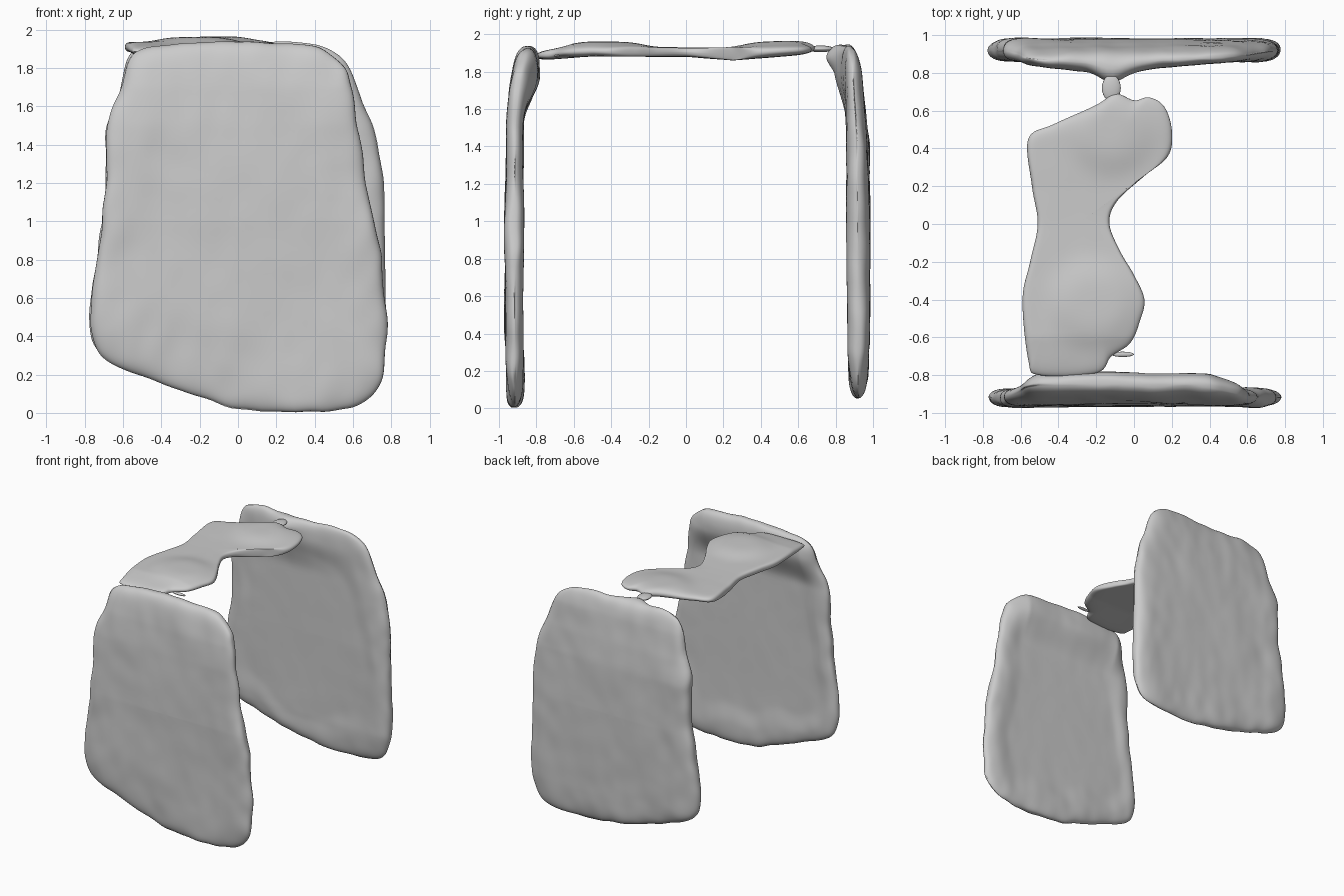
import bpy, bmesh, math
from mathutils import Vector, noise

if "Cube" in bpy.data.objects:
    bpy.data.objects.remove(bpy.data.objects["Cube"])

SEGS, RINGS = 240, 36


def lerp(table, t):
    """Piecewise linear lookup in a list of (position, value)."""
    if t <= table[0][0]:
        return table[0][1]
    for (a, va), (b, vb) in zip(table, table[1:]):
        if t <= b:
            return va + (vb - va) * (t - a) / (b - a)
    return table[-1][1]


def smoothstep(a, b, t):
    t = min(1, max(0, (t - a) / (b - a)))
    return t * t * (3 - 2 * t)


def smooth_loop(pts, count):
    """Closed Catmull-Rom curve through the outline points."""
    p = [Vector(q) for q in pts]
    n, out = len(p), []
    for k in range(count):
        f = k * n / count
        i, t = int(f), f - int(f)
        a, b, c, d = (p[(i + j) % n] for j in (-1, 0, 1, 2))
        out.append(0.5 * (2 * b + (c - a) * t + (2 * a - 5 * b + 4 * c - d) * t * t
                          + (3 * b - a - 3 * c + d) * t ** 3))
    return out


def rough_slab(name, outline, centre, low, high, place, bump, seed, inner=0, recess=0):
    """Rounded slab: outline in (u, v), faces at low(u, v) and high(u, v).
    The inner side (-1 or 1) is smoother and slightly recessed."""
    rim = smooth_loop(outline, SEGS)
    c = Vector(centre)
    shift = Vector((seed * 7.3, seed * 3.1, seed * 5.7))
    bm = bmesh.new()

    def vert(p, s, side):
        u, v = p
        lo, hi = low(u, v), high(u, v)
        half = (hi - lo) / 2 * math.sqrt(max(0, 1 - s ** 20))
        w = (lo + hi) / 2 + side * half
        q = Vector((u * 3.2, v * 2.2, side * 4)) + shift
        edge = 0.35 + 0.65 * s ** 3
        if side == inner:
            edge = 0.1 + 0.7 * s ** 4
            w -= side * recess * (1 - smoothstep(.7, .9, s + .12 * noise.noise(q)))
        if s < 1:
            w += bump * edge * (noise.noise(q) + 0.35 * noise.noise(q * 2.7))
        return bm.verts.new(place(u, v, w))

    def ring(s, side):
        return [vert(c + (r - c) * s * (1 + s ** 4 * bump * 0.6 *
                     noise.noise(Vector((r.x * 7, r.y * 7, seed)))), s, side) for r in rim]

    def bridge(a, b):
        for i in range(SEGS):
            j = (i + 1) % SEGS
            bm.faces.new((a[i], a[j], b[j], b[i]))

    edge_ring = ring(1, 0)
    for side in (-1, 1):
        prev = edge_ring
        for k in range(1, RINGS):
            cur = ring(1 - (k / RINGS) ** 1.8, side)
            bridge(prev, cur)
            prev = cur
        mid = vert(c, 0, side)
        for i in range(SEGS):
            bm.faces.new((prev[i], prev[(i + 1) % SEGS], mid))
    bmesh.ops.recalc_face_normals(bm, faces=bm.faces)
    me = bpy.data.meshes.new(name)
    bm.to_mesh(me)
    bm.free()
    me.shade_smooth()
    ob = bpy.data.objects.new(name, me)
    bpy.context.collection.objects.link(ob)


def upright(u, v, w):
    return (u, w, v)


# Front standing slab, with an inward lip along its top
front = [(0, .02), (.4, .005), (.62, .04), (.74, .14), (.77, .3), (.775, .5), (.75, .8),
         (.71, 1), (.68, 1.15), (.64, 1.4), (.59, 1.7), (.54, 1.82), (.42, 1.91), (.2, 1.93),
         (-.1, 1.93), (-.4, 1.92), (-.55, 1.87), (-.6, 1.72), (-.68, 1.5), (-.69, 1.2),
         (-.72, .9), (-.77, .55), (-.73, .32), (-.58, .22), (-.3, .12)]
front_out = [(0, -.96), (1, -.968), (1.5, -.955), (1.7, -.94), (1.93, -.91)]
front_lip = [(-.6, .05), (-.5, .085), (.4, .08), (.6, .02)]
rough_slab("front_slab", front, (0, 1), lambda u, v: lerp(front_out, v),
           lambda u, v: -.868 + lerp(front_lip, u) * smoothstep(1.5, 1.77, v),
           upright, .022, 1, 1, .012)

# Back standing slab, its lip carrying a nub towards the plate
back = [(0, .08), (.4, .055), (.62, .08), (.74, .17), (.77, .35), (.77, .8), (.76, 1.1),
        (.74, 1.35), (.68, 1.56), (.59, 1.78), (.5, 1.88), (.35, 1.93), (.1, 1.935),
        (-.2, 1.94), (-.45, 1.93), (-.57, 1.86), (-.63, 1.65), (-.69, 1.45), (-.69, 1.15),
        (-.73, .85), (-.775, .52), (-.73, .33), (-.58, .24), (-.3, .15)]
back_out = [(0, .965), (.3, .975), (1, .982), (1.4, .977), (1.6, .96), (1.8, .935), (1.94, .91)]
back_in = [(0, .88), (.3, .862), (1, .852), (1.6, .85)]
back_lip = [(-.6, .01), (-.3, .045), (-.1, .06), (.15, .03), (.5, 0)]


def back_inner(u, v):
    nub = .06 * math.exp(-((u + .12) / .09) ** 2) * smoothstep(1.78, 1.89, v)
    return lerp(back_in, v) - lerp(back_lip, u) * smoothstep(1.5, 1.8, v) - nub


rough_slab("back_slab", back, (0, 1), back_inner, lambda u, v: lerp(back_out, v),
           upright, .022, 2, -1, .012)

# Thin bone-shaped top plate with two shallow domes
plate = [(-.56, -.72), (-.5, -.8), (-.2, -.79), (-.12, -.7), (-.02, -.63), (.03, -.52),
         (.055, -.4), (0, -.27), (-.07, -.15), (-.13, 0), (-.09, .12), (.05, .25),
         (.18, .36), (.2, .5), (.16, .62), (.08, .67), (0, .655), (-.1, .69), (-.2, .63),
         (-.42, .53), (-.56, .45), (-.54, .2), (-.51, 0), (-.55, -.2), (-.59, -.4)]


def plate_top(u, v):
    z = lerp([(-.8, 1.91), (-.6, 1.935), (0, 1.93), (.2, 1.93), (.7, 1.94)], v)
    for x, y in ((-.22, -.42), (-.12, .5)):
        z += .026 * math.exp(-(((u - x) ** 2 + (v - y) ** 2) / .045) ** 2)
    return z


plate_low = [(-.8, 1.86), (-.5, 1.882), (0, 1.88), (.25, 1.86), (.5, 1.88), (.7, 1.895)]
rough_slab("top_plate", plate, (-.3, 0), lambda u, v: lerp(plate_low, v), plate_top,
           lambda u, v, w: (u, v, w), .005, 3)


# Small neck and sliver where the plate breaks away from the slabs
def pebble(name, loc, size):
    bpy.ops.mesh.primitive_uv_sphere_add(segments=24, ring_count=12, location=loc)
    ob = bpy.context.object
    ob.name = name
    ob.scale = size
    bpy.ops.object.shade_smooth()


pebble("back_neck", (-.12, .72, 1.922), (.05, .07, .018))
pebble("front_sliver", (-.06, -.69, 1.885), (.06, .014, .01))
